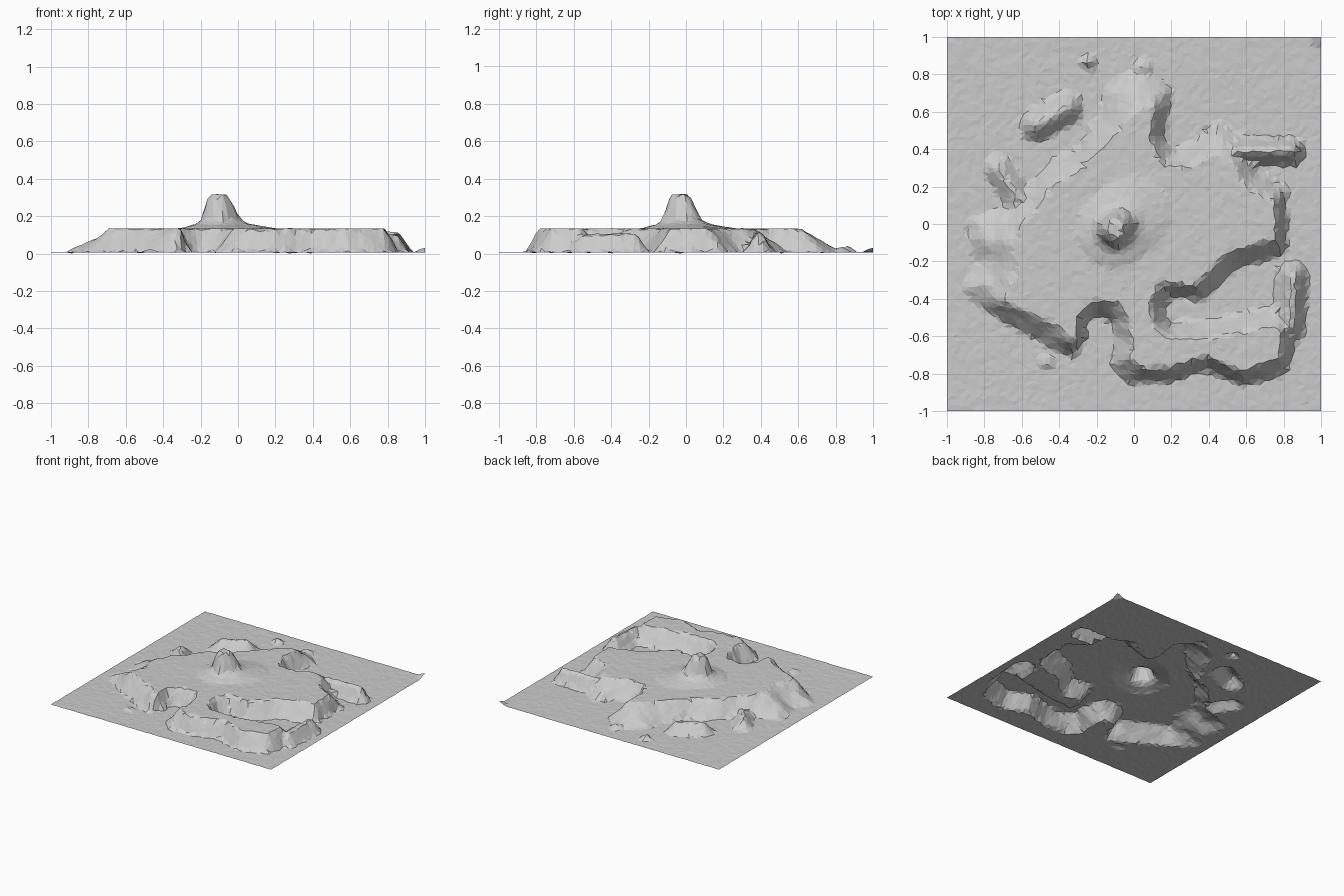
import bpy, bmesh, math, random
from mathutils import Vector, noise

if "Cube" in bpy.data.objects:
    bpy.data.objects.remove(bpy.data.objects["Cube"])

random.seed(4)
N, LOW, HIGH = 72, 0.008, 0.135

# Shoreline (foot of the cliffs)
FOOT = [(-.88,-.40),(-.7,-.52),(-.55,-.6),(-.42,-.68),(-.31,-.71),(-.27,-.62),(-.25,-.52),
        (-.19,-.49),(-.12,-.52),(-.1,-.62),(-.13,-.76),(-.03,-.85),(.2,-.84),(.38,-.78),
        (.58,-.86),(.78,-.82),(.85,-.72),(.87,-.56),(.78,-.42),(.65,-.46),(.45,-.5),
        (.2,-.53),(.16,-.45),(.2,-.39),(.38,-.4),(.55,-.24),(.7,-.19),(.81,-.16),
        (.82,0),(.81,.2),(.68,.28),(.6,.47),(.42,.56),(.36,.46),(.22,.4),(.17,.45),
        (.18,.6),(.21,.72),(.08,.82),(0,.84),(-.15,.74),(-.18,.6),(-.25,.48),(-.3,.4),
        (-.42,.36),(-.58,.2),(-.68,.1),(-.88,.03),(-.9,-.1),(-.84,-.2),(-.94,-.35)]
# Plateau rim (top of the cliffs)
RIM = [(-.7,-.42),(-.55,-.48),(-.4,-.55),(-.35,-.62),(-.31,-.63),(-.3,-.5),(-.25,-.43),
       (-.17,-.41),(-.08,-.43),(-.02,-.52),(-.01,-.65),(-.03,-.72),(.05,-.78),(.2,-.77),
       (.4,-.71),(.58,-.79),(.73,-.73),(.78,-.72),(.79,-.55),(.7,-.55),(.55,-.58),
       (.4,-.62),(.2,-.61),(.1,-.55),(.09,-.4),(.14,-.32),(.33,-.33),(.5,-.15),(.7,-.1),
       (.76,-.08),(.76,.12),(.68,.15),(.58,.22),(.53,.33),(.43,.38),(.3,.3),(.15,.32),
       (.09,.45),(.1,.62),(.02,.62),(-.08,.5),(-.2,.38),(-.3,.28),(-.45,.2),(-.52,.08),
       (-.6,0),(-.66,-.12),(-.62,-.25)]
# Low spits and islets: start x, y, end x, y, height, half width
SPITS = [(.83,-.55,.85,-.28,.10,.085), (.55,.39,.84,.39,.11,.075),
         (-.52,.53,-.36,.62,.08,.09), (-.72,.29,-.62,.14,.06,.08),
         (-.25,.865,-.24,.865,.035,.045), (-.48,-.735,-.46,-.735,.02,.04),
         (1,1,1.01,1.01,.025,.06), (.04,.83,.05,.83,.03,.06)]
# Peak profile: radius, height
PEAK = [(0,.318),(.05,.318),(.07,.26),(.09,.185),(.12,.16),(.2,.138),(.24,0)]


def seg_dist(x, y, ax, ay, bx, by):
    dx, dy = bx - ax, by - ay
    t = max(0, min(1, ((x - ax) * dx + (y - ay) * dy) / (dx * dx + dy * dy)))
    return math.hypot(x - ax - t * dx, y - ay - t * dy)


def signed(x, y, poly):
    # distance to the outline, positive inside
    inside, best = False, 9
    for (ax, ay), (bx, by) in zip(poly, poly[1:] + poly[:1]):
        best = min(best, seg_dist(x, y, ax, ay, bx, by))
        if (ay > y) != (by > y) and x < ax + (y - ay) * (bx - ax) / (by - ay):
            inside = not inside
    return best if inside else -best


def peak(x, y):
    dx, dy = x + .105, y + .032
    r = math.hypot(dx, dy)
    if r > .05:
        ne = max(0, (dx * .76 + dy * .65) / r)
        r = .05 + (r - .05) / (1 + .9 * ne * ne)
    for (r0, z0), (r1, z1) in zip(PEAK, PEAK[1:]):
        if r <= r1:
            return z0 + (z1 - z0) * (r - r0) / (r1 - r0)
    return 0


def height(x, y):
    df, dr = signed(x, y, FOOT), signed(x, y, RIM)
    t = 1 if dr >= 0 else 0 if df <= 0 else df / (df - dr)
    z = LOW + (HIGH - LOW) * t
    for ax, ay, bx, by, h, w in SPITS:
        d = seg_dist(x, y, ax, ay, bx, by)
        z = max(z, LOW + h * min(1, 1.25 * max(0, 1 - d / w)))
    if 0 < t < 1:
        z += .012 * noise.noise(Vector((x * 14, y * 14, 0)))
    z = max(z, 0, peak(x, y))
    return z + random.uniform(-.0015, .0015)


# Terrain sheet with an irregular low-poly triangulation
bm = bmesh.new()
bmesh.ops.create_grid(bm, x_segments=N, y_segments=N, size=1)
for v in bm.verts:
    x, y, _ = v.co
    if abs(x) < .999 and abs(y) < .999:
        x += random.uniform(-.3, .3) * 2 / N
        y += random.uniform(-.3, .3) * 2 / N
    v.co = (x, y, height(x, y))
bmesh.ops.triangulate(bm, faces=bm.faces[:], quad_method='SHORT_EDGE')
low = min(v.co.z for v in bm.verts)
for v in bm.verts:
    v.co.z -= low
mesh = bpy.data.meshes.new("island_terrain")
bm.to_mesh(mesh)
bm.free()
bpy.context.collection.objects.link(bpy.data.objects.new("island_terrain", mesh))
